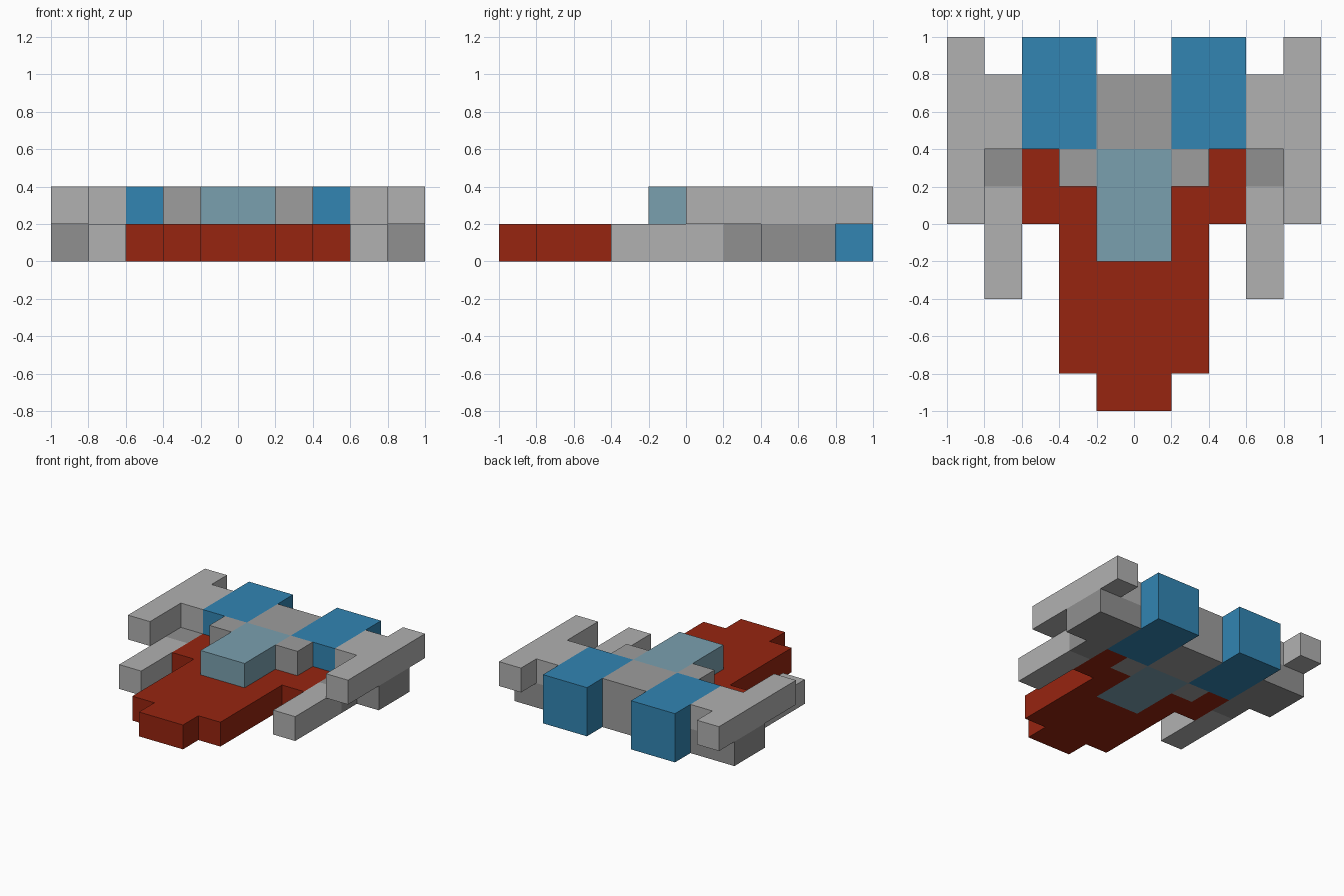
import bpy, bmesh

if "Cube" in bpy.data.objects:
    bpy.data.objects.remove(bpy.data.objects["Cube"])


def material(name, rgb):
    m = bpy.data.materials.new(name)
    m.diffuse_color = (*rgb, 1)
    m.use_nodes = True
    m.node_tree.nodes["Principled BSDF"].inputs["Base Color"].default_value = m.diffuse_color
    return m


RED = material("hull_red", (0.31, 0.018, 0.005))
BLUE = material("engine_blue", (0.032, 0.235, 0.45))
GLASS = material("canopy_blue", (0.195, 0.352, 0.43))
LIGHT = material("light_grey", (0.44, 0.44, 0.44))
MID = material("mid_grey", (0.34, 0.34, 0.34))
DARK = material("dark_grey", (0.28, 0.28, 0.28))


def prism(name, outline, z0, z1, mat):
    """Extrude a plan outline from z0 to z1."""
    bm = bmesh.new()
    face = bm.faces.new([bm.verts.new((x, y, z0)) for x, y in outline])
    top = bmesh.ops.extrude_face_region(bm, geom=[face])["geom"]
    verts = [v for v in top if isinstance(v, bmesh.types.BMVert)]
    bmesh.ops.translate(bm, verts=verts, vec=(0, 0, z1 - z0))
    bmesh.ops.recalc_face_normals(bm, faces=bm.faces)
    mesh = bpy.data.meshes.new(name)
    bm.to_mesh(mesh)
    bm.free()
    mesh.materials.append(mat)
    ob = bpy.data.objects.new(name, mesh)
    bpy.context.collection.objects.link(ob)
    return ob


def rect(x0, x1, y0, y1):
    return [(x0, y0), (x1, y0), (x1, y1), (x0, y1)]


def pair(name, outline, z0, z1, mat):
    """Build a part on both sides of the ship."""
    for side, s in (("right", 1), ("left", -1)):
        prism(f"{name}_{side}", [(s * x, y) for x, y in outline], z0, z1, mat)


# Stepped nose hull, notched around the canopy
half = [(.2, -1), (.2, -.8), (.4, -.8), (.4, 0), (.6, 0), (.6, .4),
        (.4, .4), (.4, .2), (.2, .2), (.2, -.2)]
prism("nose_hull", half + [(-x, y) for x, y in reversed(half)], 0, .2, RED)

# Canopy and central body
prism("canopy", rect(-.2, .2, -.2, .4), 0, .4, GLASS)
prism("rear_body", rect(-.2, .2, .4, .8), 0, .4, MID)
pair("canopy_shoulder", rect(.2, .4, .2, .4), 0, .4, MID)

# Engines
pair("engine", rect(.2, .6, .4, 1), 0, .4, BLUE)

# Wings: upper boom with its root, lower prong, dark underside
pair("upper_wing", [(.8, 0), (1, 0), (1, 1), (.8, 1), (.8, .8),
                    (.6, .8), (.6, .4), (.8, .4)], .2, .4, LIGHT)
pair("lower_prong", rect(.6, .8, -.4, .2), 0, .2, LIGHT)
pair("wing_underside", [(.6, .2), (.8, .2), (.8, .4), (1, .4),
                        (1, .8), (.6, .8)], 0, .2, DARK)
